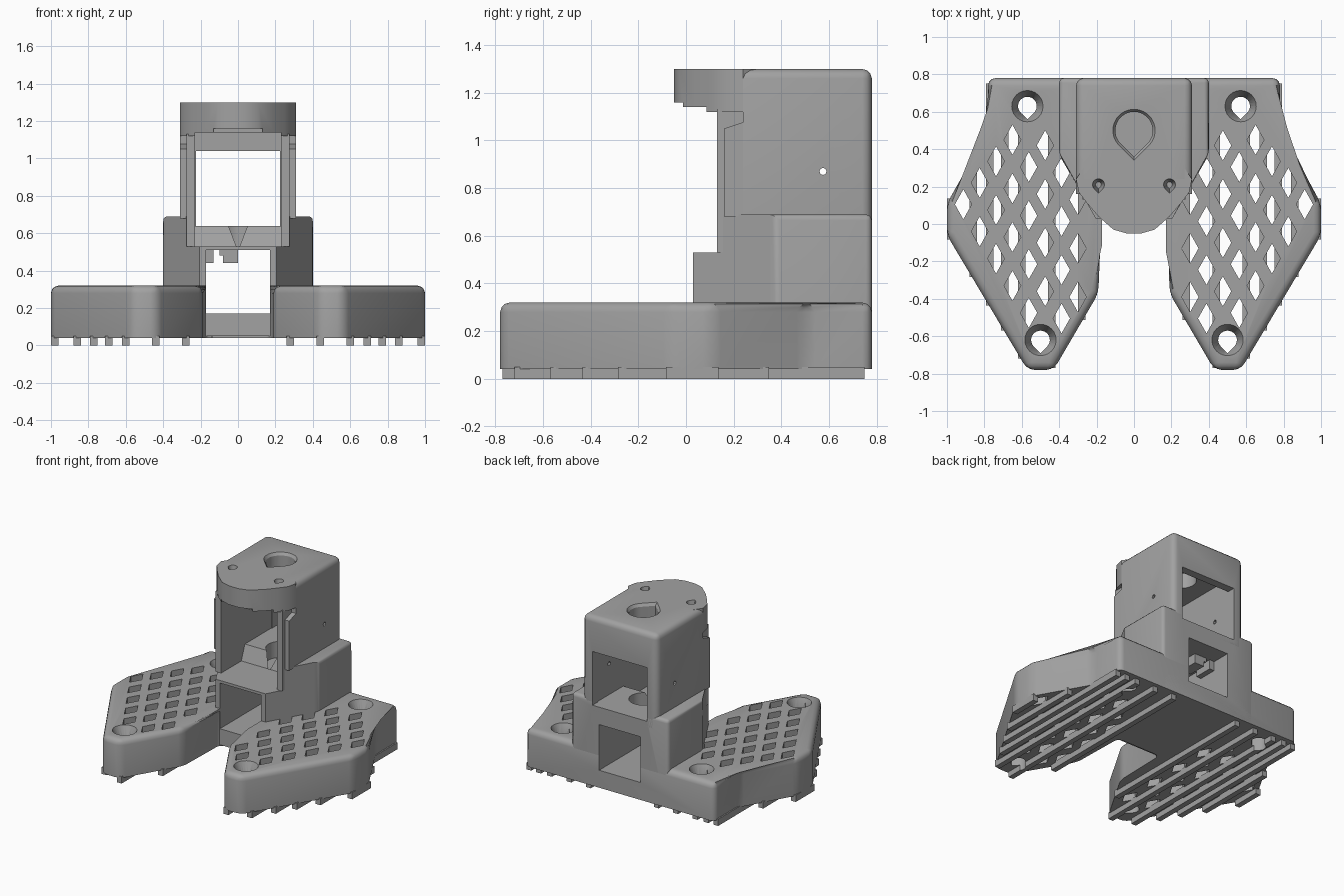
import bpy, bmesh, math
from mathutils import Vector, Matrix

cube = bpy.data.objects.get("Cube")
if cube:
    bpy.data.objects.remove(cube, do_unlink=True)

grey = bpy.data.materials.new("plain grey")
grey.use_nodes = True
grey.diffuse_color = (0.36, 0.36, 0.36, 1)
grey.node_tree.nodes["Principled BSDF"].inputs["Base Color"].default_value = grey.diffuse_color


def add_prism(bm, pts, z0, z1, top=None):
    """Extrude a plan outline; a second outline makes a taper."""
    low = [bm.verts.new((x, y, z0)) for x, y in pts]
    high = [bm.verts.new((x, y, z1)) for x, y in (top or pts)]
    n = len(low)
    bm.faces.new(low[::-1])
    bm.faces.new(high)
    for i in range(n):
        j = (i + 1) % n
        bm.faces.new((low[i], low[j], high[j], high[i]))


def finish(bm, name, cutter=False):
    bmesh.ops.recalc_face_normals(bm, faces=bm.faces[:])
    mesh = bpy.data.meshes.new(name)
    bm.to_mesh(mesh)
    bm.free()
    obj = bpy.data.objects.new(name, mesh)
    bpy.context.scene.collection.objects.link(obj)
    mesh.materials.append(grey)
    obj.hide_render = cutter
    return obj


def prism(name, pts, z0, z1, top=None, round_rule=None, radius=0.04, cutter=False, turn=None):
    bm = bmesh.new()
    add_prism(bm, pts, z0, z1, top)
    if round_rule:
        edges = [e for e in bm.edges if round_rule(*[v.co for v in e.verts])]
        bmesh.ops.bevel(bm, geom=edges, offset=radius, segments=3, profile=0.5,
                        affect='EDGES', clamp_overlap=True)
    if turn:
        bmesh.ops.transform(bm, matrix=turn, verts=bm.verts[:])
    return finish(bm, name, cutter)


def rect(x0, x1, y0, y1):
    return [(x0, y0), (x1, y0), (x1, y1), (x0, y1)]


def box(name, x0, x1, y0, y1, z0, z1, cutter=False):
    return prism(name, rect(x0, x1, y0, y1), z0, z1, cutter=cutter)


def mirrored(half):
    return half + [(-x, y) for x, y in reversed(half)]


def teardrop(cx, cy, r, n=20):
    arc = [math.radians(-45 + 270 * i / n) for i in range(n + 1)]
    return [(cx + r * math.cos(a), cy + r * math.sin(a)) for a in arc] + [(cx, cy - 1.41 * r)]


def circle(cx, cy, r, n=24):
    return [(cx + r * math.cos(math.tau * i / n), cy + r * math.sin(math.tau * i / n)) for i in range(n)]


def cut(obj, cutters):
    for c in cutters:
        bpy.ops.object.select_all(action='DESELECT')
        bpy.context.view_layer.objects.active = obj
        obj.select_set(True)
        m = obj.modifiers.new("cut", 'BOOLEAN')
        m.operation, m.solver, m.object = 'DIFFERENCE', 'EXACT', c
        bpy.ops.object.modifier_apply(modifier=m.name)


def inside(p, poly):
    hit = False
    for (x0, y0), (x1, y1) in zip(poly, poly[1:] + poly[:1]):
        if (y0 > p[1]) != (y1 > p[1]) and p[0] < x0 + (p[1] - y0) * (x1 - x0) / (y1 - y0):
            hit = not hit
    return hit


# Base: two splayed pads joined at the back
half = [(0.18, 0.05), (0.19, -0.37), (0.43, -0.78), (0.57, -0.78), (1.0, -0.06),
        (1.0, 0.11), (0.78, 0.5), (0.78, 0.78)]
base = prism("base_pads", mirrored(half), 0.04, 0.32,
             round_rule=lambda a, b: max(a.z, b.z) > 0.3)

# Diamond lattice through the pads
zone = [(0.75, 0.54), (0.96, 0.12), (0.96, -0.07), (0.58, -0.72), (0.43, -0.72),
        (0.21, -0.36), (0.21, 0.06), (0.41, 0.41), (0.41, 0.54)]
screws = [(0.57, 0.63), (0.5, -0.62)]
bm = bmesh.new()
for i in range(-9, 10):
    for j in range(-9, 10):
        cx = 0.65 + 0.0875 * (i + j)
        cy = 0.45 + 0.145 * i - 0.115 * j
        shape = [(cx - 0.045, cy), (cx, cy - 0.08), (cx + 0.045, cy), (cx, cy + 0.08)]
        clear = all((Vector((cx, cy)) - Vector(s)).length > 0.15 for s in screws)
        if clear and all(inside(p, zone) for p in shape):
            for s in (1, -1):
                add_prism(bm, [(s * x, y) for x, y in shape], -0.1, 0.5)
diamonds = finish(bm, "diamond_cutter", True)

# Countersunk screw holes
bm, bm2 = bmesh.new(), bmesh.new()
for x, y in screws:
    for s in (1, -1):
        add_prism(bm, teardrop(s * x, y, 0.05), -0.1, 0.5)
        add_prism(bm2, circle(s * x, y, 0.05), 0.24, 0.33, circle(s * x, y, 0.088))
holes = finish(bm, "screw_cutter", True)
sinks = finish(bm2, "countersink_cutter", True)

# Ribs under the pads, each running the full length of the outline
bm = bmesh.new()
for x in (0.28, 0.44, 0.6, 0.69, 0.77, 0.86, 0.98):
    ys = [y0 + (x - x0) * (y1 - y0) / (x1 - x0)
          for (x0, y0), (x1, y1) in zip(half, half[1:]) if (x0 - x) * (x1 - x) < 0]
    if len(ys) < 2:
        ys.append(0.76)
    for s in (1, -1):
        add_prism(bm, rect(s * x - 0.02, s * x + 0.02, min(ys) + 0.01, max(ys) - 0.01), 0, 0.05)
ribs = finish(bm, "foot_ribs")

# Tower: wide lower block, narrower upper body, overhanging nose
lower = prism("tower_lower_block", mirrored([(0.205, 0.03), (0.4, 0.37), (0.4, 0.78)]), 0.05, 0.69,
              round_rule=lambda a, b: max(a.z, b.z) > 0.6 and min(a.y, b.y) > 0.3, radius=0.025)
upper = prism("tower_upper_body", rect(-0.31, 0.31, 0.24, 0.78), 0.6, 1.3,
              round_rule=lambda a, b: max(a.z, b.z) > 1.2 and max(a.y, b.y) > 0.5)
nose = prism("tower_nose", mirrored([(0.04, -0.05), (0.11, -0.03), (0.19, 0.04), (0.25, 0.11),
                                     (0.295, 0.17), (0.31, 0.24), (0.27, 0.3)]), 1.12, 1.3)
parts = [base, ribs, lower, upper, nose]
for s, side in ((1, "left"), (-1, "right")):
    x = sorted((s * 0.23, s * 0.275))
    parts.append(box(side + "_inner_wall", *x, 0.13, 0.3, 0.53, 1.13))
    x = sorted((s * 0.265, s * 0.31))
    cheek = box(side + "_cheek", *x, 0.16, 0.25, 0.68, 1.08)
    for v in cheek.data.vertices:
        if v.co.y < 0.2 and v.co.z > 1:
            v.co.z = 1.05
    parts.append(cheek)

# Hollows and windows
cavity = box("cavity_cutter", -0.23, 0.23, -0.3, 0.72, 0.53, 1.14, True)
lip = box("lip_cutter", -0.13, 0.13, -0.3, 0.0, 1.0, 1.16, True)
window = box("window_cutter", -0.225, 0.225, 0.5, 0.9, 0.63, 1.04, True)
tunnel = box("tunnel_cutter", -0.17, 0.17, -0.3, 0.9, 0.17, 0.51, True)
step = box("step_cutter", -0.6, 0.6, -0.3, 0.13, 0.53, 0.8, True)
well = prism("top_hole_cutter", teardrop(0, 0.5, 0.1), 0.52, 1.5, cutter=True)
well_rim = prism("rim_cutter", teardrop(0, 0.5, 0.1), 1.28, 1.31, teardrop(0, 0.5, 0.12), cutter=True)
pin = prism("pin_cutter", circle(-0.87, 0.575, 0.015, 8), -0.5, 0.5, cutter=True,
            turn=Matrix.Rotation(math.pi / 2, 4, 'Y'))
bm = bmesh.new()
for s in (1, -1):
    add_prism(bm, teardrop(s * 0.19, 0.21, 0.015), 1.2, 1.32, teardrop(s * 0.19, 0.21, 0.035))
nose_holes = finish(bm, "nose_hole_cutter", True)

# Middle platform, front ledge and cable clip
platform = box("platform", -0.235, 0.235, 0.36, 0.78, 0.51, 0.64)
ledge_front = [v for v in platform.data.vertices if v.co.y < 0.5 and v.co.z > 0.6]
for v in ledge_front:
    v.co.y += 0.05
parts += [platform,
          box("clip_hook", -0.175, -0.13, 0.5, 0.64, 0.44, 0.515),
          box("clip_block", -0.08, 0.0, 0.5, 0.64, 0.44, 0.515),
          box("clip_web", -0.1, -0.08, 0.5, 0.64, 0.48, 0.515)]

cut(base, [tunnel, diamonds, holes, sinks])
cut(ribs, [holes])
cut(lower, [cavity, window, tunnel, step, well])
cut(upper, [cavity, window, well, well_rim, pin, nose_holes])
cut(nose, [cavity, lip, nose_holes])
cut(platform, [well])

for c in (diamonds, holes, sinks, cavity, lip, window, tunnel, step, well, well_rim, pin, nose_holes):
    bpy.data.objects.remove(c, do_unlink=True)

# Smooth the rounded edges, keep the rest sharp
for p in parts:
    bpy.ops.object.select_all(action='DESELECT')
    p.select_set(True)
    bpy.context.view_layer.objects.active = p
    bpy.ops.object.shade_smooth_by_angle(angle=math.radians(32))
